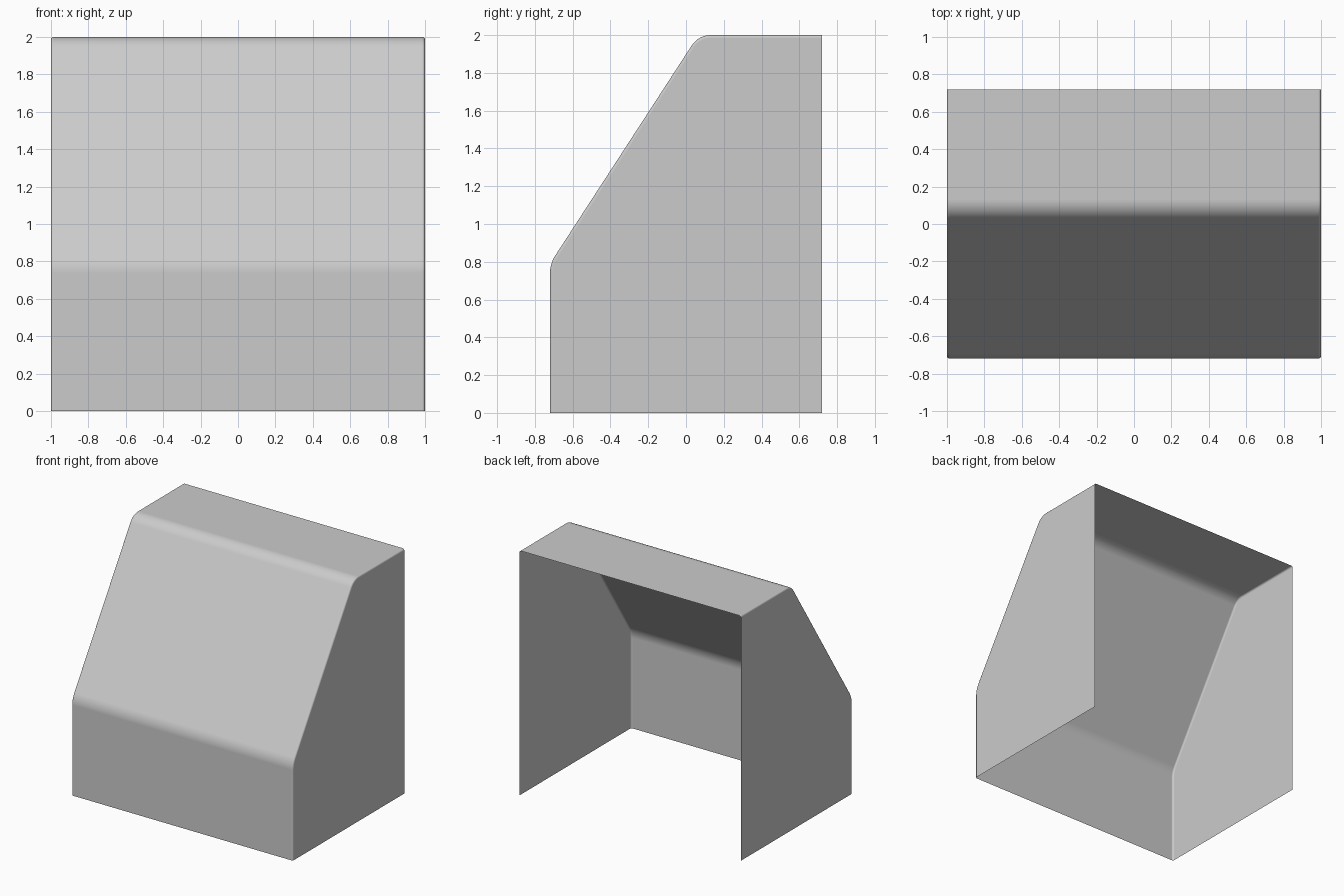
import bpy, bmesh, math
from mathutils import Vector

if "Cube" in bpy.data.objects:
    bpy.data.objects.remove(bpy.data.objects["Cube"])

HALF_W, DEPTH, HEIGHT = 1.0, 0.72, 2.0
EDGE_R, EDGE_STEPS = 0.015, 5


def rounded_profile(corners, radii, steps=10):
    """Open (y, z) path with rounded inner corners; returns (point, outward normal) pairs."""
    def left(v):
        return Vector((-v.y, v.x))
    pts = [Vector(c) for c in corners]
    dirs = [(b - a).normalized() for a, b in zip(pts, pts[1:])]
    out = [(pts[0], left(dirs[0]))]
    for p, d0, d1, r in zip(pts[1:-1], dirs, dirs[1:], radii):
        turn = d0.angle(d1)
        centre = p - d0 * r * math.tan(turn / 2) - left(d0) * r
        a0 = math.atan2(left(d0).y, left(d0).x)
        for k in range(steps + 1):
            a = a0 - turn * k / steps
            n = Vector((math.cos(a), math.sin(a)))
            out.append((centre + n * r, n))
    out.append((pts[-1], left(dirs[-1])))
    return out


# Front, slope and top outline
profile = rounded_profile(
    [(-DEPTH, 0), (-DEPTH, 0.79), (0.066, HEIGHT), (DEPTH, HEIGHT)], [0.17, 0.12])

# Cross sections (x, inset) that round the edges toward both sides
half = []
for i in range(EDGE_STEPS + 1):
    a = math.pi / 2 * i / EDGE_STEPS
    half.append((HALF_W - EDGE_R + EDGE_R * math.cos(a), EDGE_R * (1 - math.sin(a))))
sections = [(-x, d) for x, d in half] + half[::-1]

# Curved front and top sheet
bm = bmesh.new()
rows = []
for x, d in sections:
    rows.append([bm.verts.new((x, *(p - n * d))) for p, n in profile])
for r0, r1 in zip(rows, rows[1:]):
    for i in range(len(profile) - 1):
        bm.faces.new((r0[i], r1[i], r1[i + 1], r0[i + 1]))

# Flat side panels; back and bottom stay open
for row, sign in ((rows[0], -1), (rows[-1], 1)):
    loop = row + [bm.verts.new((sign * HALF_W, DEPTH, 0))]
    bm.faces.new(loop if sign < 0 else loop[::-1])

mesh = bpy.data.meshes.new("hood_shell")
bm.to_mesh(mesh)
bm.free()
hood = bpy.data.objects.new("hood_shell", mesh)
bpy.context.collection.objects.link(hood)

# Smooth bends with flat panels
bpy.context.view_layer.objects.active = hood
hood.select_set(True)
bpy.ops.object.shade_smooth_by_angle(angle=math.radians(30))
weighted = hood.modifiers.new("panel_normals", 'WEIGHTED_NORMAL')
weighted.keep_sharp = True
